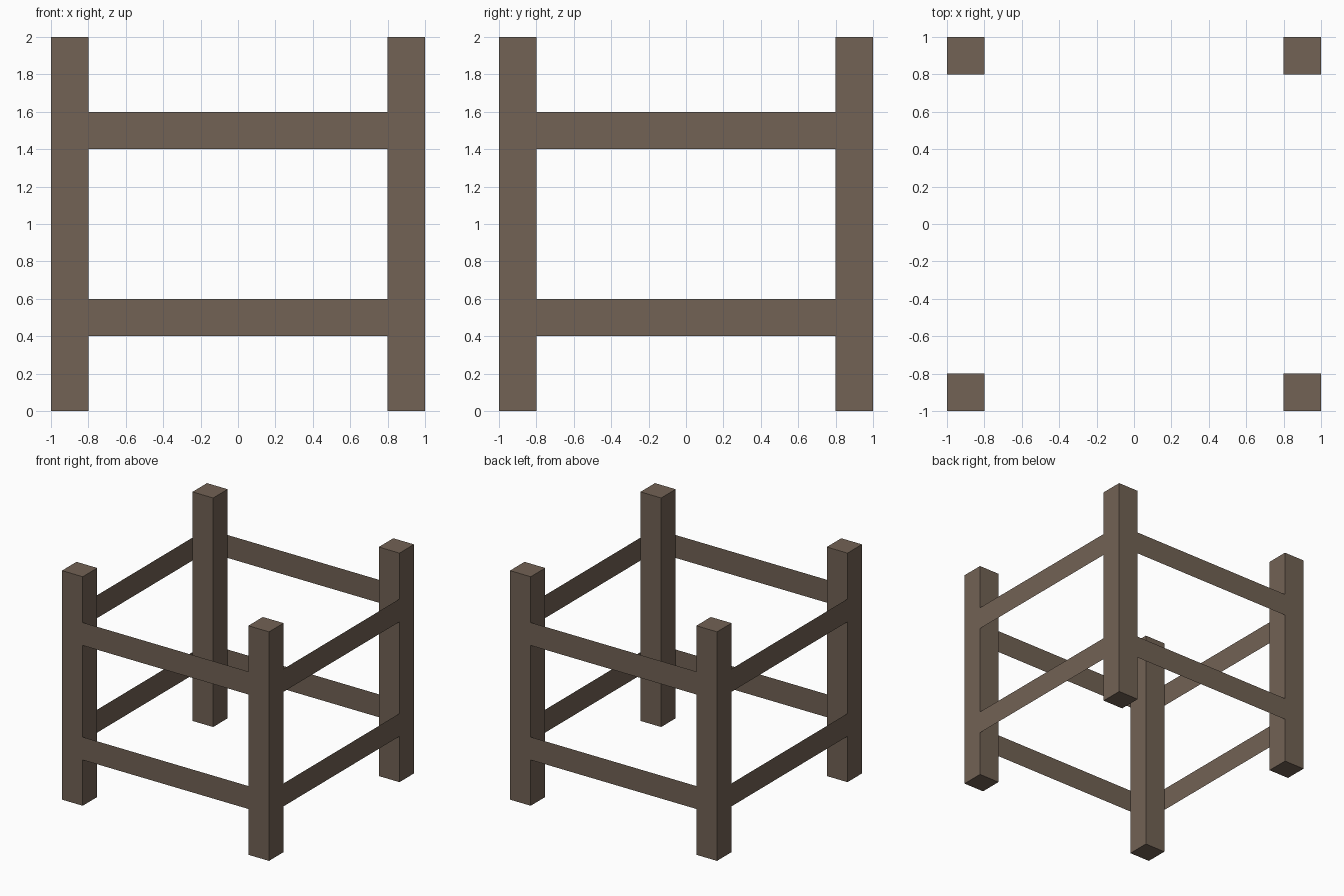
import bpy
import bmesh
from math import pi
from mathutils import Matrix, Vector

if "Cube" in bpy.data.objects:
    bpy.data.objects.remove(bpy.data.objects["Cube"])

wood = bpy.data.materials.new("brown wood")
wood.diffuse_color = (0.168, 0.122, 0.089, 1)
wood.use_nodes = True
wood.node_tree.nodes["Principled BSDF"].inputs["Base Color"].default_value = wood.diffuse_color


def finish(name, bm):
    mesh = bpy.data.meshes.new(name)
    bm.to_mesh(mesh)
    bm.free()
    mesh.materials.append(wood)
    obj = bpy.data.objects.new(name, mesh)
    bpy.context.collection.objects.link(obj)
    return obj


# Four square corner posts
for sx, side in ((-1, "left"), (1, "right")):
    for sy, end in ((-1, "front"), (1, "back")):
        bm = bmesh.new()
        bmesh.ops.create_cube(bm, size=1)
        bmesh.ops.scale(bm, vec=(0.2, 0.2, 2), verts=bm.verts)
        bmesh.ops.translate(bm, vec=(sx * 0.9, sy * 0.9, 1), verts=bm.verts)
        finish(f"{end}_{side}_post", bm)

# Paper-thin rails, flush with the outer faces of the posts
for i, side in enumerate(("front", "right", "back", "left")):
    for level, z in (("lower", 0.5), ("upper", 1.5)):
        bm = bmesh.new()
        corners = ((-0.8, -0.1), (0.8, -0.1), (0.8, 0.1), (-0.8, 0.1))
        bm.faces.new([bm.verts.new(Vector((x, -1, z + h))) for x, h in corners])
        bm.transform(Matrix.Rotation(i * pi / 2, 4, "Z"))
        finish(f"{side}_{level}_rail", bm)
